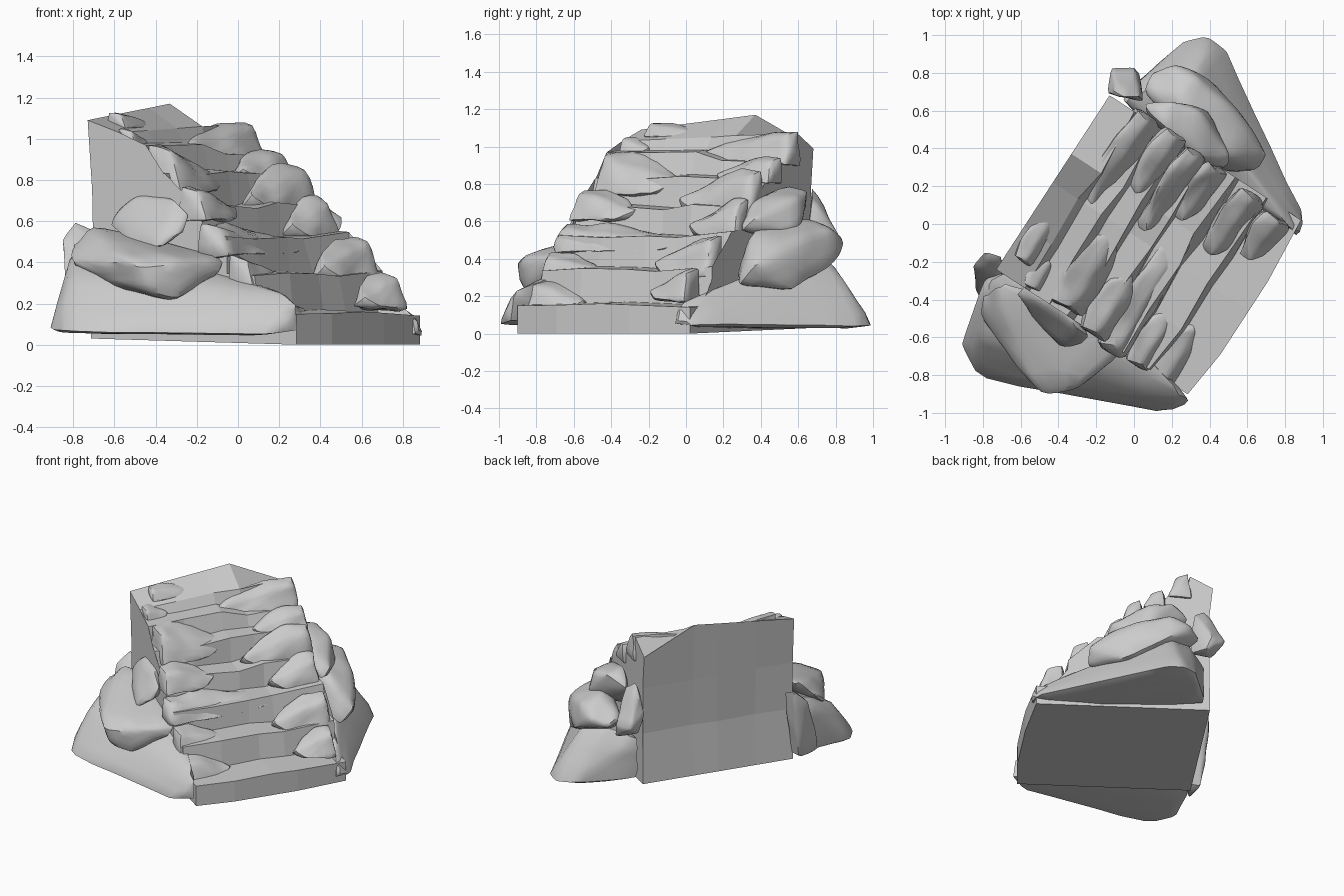
import bpy, bmesh, random
from mathutils import Vector, noise

if "Cube" in bpy.data.objects:
    bpy.data.objects.remove(bpy.data.objects["Cube"])

random.seed(4)
U = Vector((0.546, 0.838, 0))    # across the stair width
D = Vector((0.838, -0.546, 0))   # down the stairs


def finish(name, bm, smooth):
    bmesh.ops.recalc_face_normals(bm, faces=bm.faces)
    me = bpy.data.meshes.new(name)
    bm.to_mesh(me)
    bm.free()
    ob = bpy.data.objects.new(name, me)
    bpy.context.collection.objects.link(ob)
    if smooth:
        bpy.ops.object.select_all(action='DESELECT')
        ob.select_set(True)
        bpy.context.view_layer.objects.active = ob
        bpy.ops.object.shade_smooth_by_angle(angle=0.7)


def rock(name, pts, rounds=2, rough=0.012, grow=1.03):
    """Worn boulder: hull of a few points, subdivided and softened."""
    bm = bmesh.new()
    c = sum((Vector(p) for p in pts), Vector()) / len(pts)
    for p in pts:
        bm.verts.new(c + (Vector(p) - c) * grow)
    res = bmesh.ops.convex_hull(bm, input=bm.verts)
    junk = [g for g in res['geom_interior'] if isinstance(g, bmesh.types.BMVert)]
    if junk:
        bmesh.ops.delete(bm, geom=junk, context='VERTS')
    bmesh.ops.subdivide_edges(bm, edges=bm.edges, cuts=4, use_grid_fill=True)
    for _ in range(rounds):
        bmesh.ops.smooth_vert(bm, verts=bm.verts, factor=0.5,
                              use_axis_x=True, use_axis_y=True, use_axis_z=True)
    bm.normal_update()
    for v in bm.verts:
        v.co += v.normal * rough * noise.noise(v.co * 7)
        v.co.z = max(v.co.z, 0.01)
    finish(name, bm, True)


# Stair block: jittered step profile lofted across the width
stations = [-0.60, -0.33, -0.05, 0.13, 0.50]
back_top = [1.09, 1.12, 1.15, 1.17, 0.99]
front_top = [1.03, 1.04, 1.05, 1.06, 1.07]
fronts = [0.73, 0.50, 0.31, 0.14, -0.02, -0.16, -0.31]
tops = [0.16, 0.34, 0.53, 0.68, 0.84, 0.95]
bm = bmesh.new()
rings = []
for k, u in enumerate(stations):
    end = k in (0, 4)
    j = lambda a: random.uniform(-a, a)
    prof = [(-0.46, 0.03), (0.73 + (0 if end else 0.03), 0.0)]
    for i, d in enumerate(fronts):
        last = i == 6
        z = front_top[k] if last else tops[i] + j(0.02) - (0.05 * u if i == 5 else 0)
        dd = d + (j(0.02) if i else (0 if end else 0.03))
        prof.append((dd, z))
        if not last:
            prof.append((fronts[i + 1] + 0.03 + j(0.015), z + 0.01))
    prof += [(-0.48, back_top[k]), (-0.46 + j(0.01), 0.75), (-0.44 + j(0.01), 0.4)]
    rings.append([bm.verts.new(U * u + D * d + Vector((0, 0, z))) for d, z in prof])
n = len(rings[0])
for a, b in zip(rings, rings[1:]):
    for i in range(n):
        bm.faces.new((a[i], a[(i + 1) % n], b[(i + 1) % n], b[i]))
bm.faces.new(rings[0])
bm.faces.new(rings[-1])
bmesh.ops.triangulate(bm, faces=[f for f in bm.faces if len(f.verts) > 4])
finish("stair_block", bm, False)


# Small stones on the treads: blunt at the outer end, tapering inwards
def tread_stone(name, uo, ui, d0, d1, z0, z1):
    def P(t, s, h):
        return U * (uo + (ui - uo) * t) + D * (d0 + (d1 - d0) * s) + Vector((0, 0, z0 + (z1 - z0) * h))
    rock(name, [P(0, .1, 0), P(0, 1, .05), P(0, .2, 1), P(.05, .7, .85),
                P(.35, 0, 1), P(.35, 1, .1), P(.4, .65, .7), P(.4, 0, 0),
                P(.75, .9, .1), P(.7, .1, .7), P(1, .2, .1), P(1, .6, .35)],
         rounds=1, rough=0.02, grow=1.09)


right_stones = [(.50, -.03, -.34, -.18, .90, 1.08), (.51, .16, -.16, -.01, .80, .94),
                (.48, .02, -.01, .13, .64, .87), (.48, .17, .12, .27, .51, .71),
                (.46, .10, .34, .51, .30, .52), (.43, .18, .52, .69, .17, .34)]
left_stones = [(-.48, -.22, -.46, -.34, 1.05, 1.13), (-.57, -.42, -.33, -.22, .96, 1.04),
               (-.56, -.10, -.20, .04, .73, .97), (-.60, -.24, .03, .21, .60, .77),
               (-.60, .17, .16, .34, .43, .58), (-.61, -.28, .33, .49, .27, .43),
               (-.61, -.29, .47, .64, .12, .28)]
for i, s in enumerate(right_stones):
    tread_stone(f"right_tread_stone_{i + 1}", *s)
for i, s in enumerate(left_stones):
    tread_stone(f"left_tread_stone_{i + 1}", *s)

# Left flank boulders
rock("left_base_wedge", [(-.91, -.65, .07), (-.82, -.83, .06), (.13, -1, .05), (.29, -.94, .07),
     (.28, -.92, .23), (.05, -.68, .32), (0, -.62, .05), (-.74, -.3, .06), (-.79, -.3, .5),
     (-.8, -.6, .35), (-.7, -.25, .5)], 1, 0.005, 1.02)
rock("left_big_boulder", [(-.82, -.35, .5), (-.75, -.29, .59), (-.72, -.62, .4), (-.82, -.48, .4),
     (-.5, -.91, .4), (-.45, -.89, .26), (-.3, -.87, .42), (-.3, -.84, .22), (-.06, -.65, .42),
     (-.08, -.69, .36), (-.35, -.6, .2), (-.6, -.65, .27), (-.4, -.45, .5), (-.55, -.35, .53)], 2)
rock("left_upper_boulder", [(-.58, -.31, .65), (-.63, -.37, .58), (-.5, -.42, .72), (-.3, -.55, .71),
     (-.23, -.6, .64), (-.26, -.63, .55), (-.4, -.66, .46), (-.55, -.5, .5), (-.45, -.3, .73),
     (-.35, -.4, .5)])
rock("left_back_shard", [(-.85, -.22, .52), (-.79, -.15, .6), (-.7, -.17, .57), (-.7, -.3, .42),
     (-.84, -.3, .35), (-.78, -.22, .07), (-.7, -.25, .07), (-.82, -.4, .07)], 1)

# Right flank boulders
rock("right_base_wedge", [(.28, .98, .04), (.41, 1.01, .03), (.49, .95, .03), (.91, .05, .04),
     (.87, -.07, .05), (.85, -.04, .16), (.45, .22, .03), (-.08, .66, .06), (-.08, .66, .36),
     (.12, .74, .43), (.3, .74, .43), (.58, .3, .3)], 1, 0.005, 1.01)
rock("right_big_boulder", [(.04, .7, .5), (.08, .8, .45), (.2, .84, .5), (.35, .81, .38),
     (.33, .77, .56), (.55, .6, .5), (.56, .58, .23), (.71, .36, .36), (.66, .28, .26),
     (.5, .26, .28), (.35, .4, .58), (.25, .66, .62), (.5, .36, .55), (.3, .5, .25)], 2)
rock("right_upper_boulder", [(.04, .64, .7), (.2, .66, .77), (.35, .6, .73), (.52, .36, .62),
     (.5, .29, .55), (.35, .36, .71), (.32, .3, .6), (.15, .52, .8), (.1, .52, .5), (.4, .6, .53)])
rock("right_back_shard", [(-.14, .69, .58), (-.12, .83, .5), (.0, .83, .5), (.03, .67, .74),
     (-.05, .67, .79), (-.1, .7, .7), (.03, .8, .4), (-.1, .7, .42), (.05, .65, .42)], 1)
